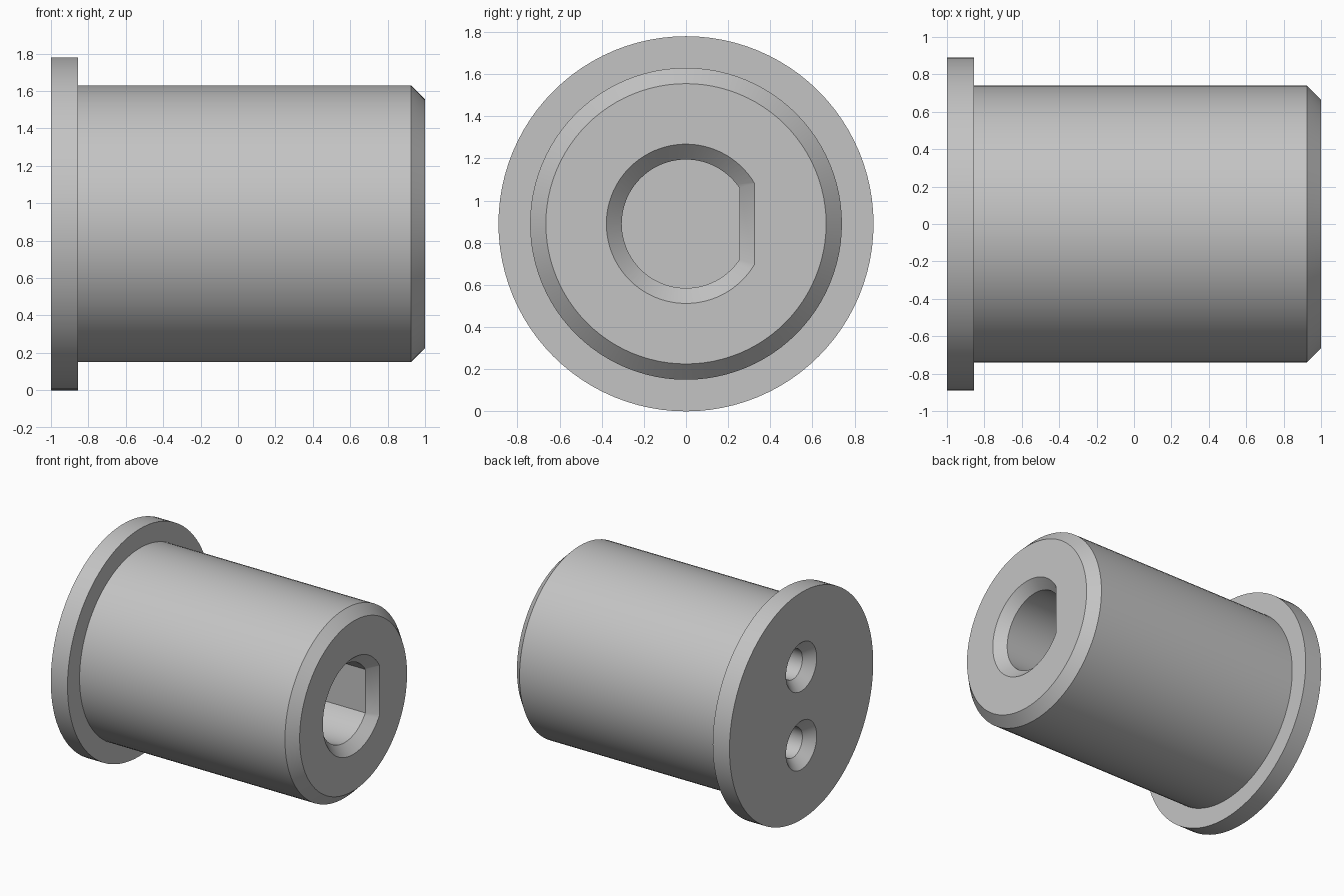
import bpy
import bmesh
from math import sin, cos, acos, pi, radians

if "Cube" in bpy.data.objects:
    bpy.data.objects.remove(bpy.data.objects["Cube"], do_unlink=True)

AXIS_Z = 0.89
CHAMFER = 0.073

grey = bpy.data.materials.new("plain grey")
grey.use_nodes = True
colour = (0.55, 0.55, 0.55, 1)
grey.diffuse_color = colour
grey.node_tree.nodes["Principled BSDF"].inputs["Base Color"].default_value = colour


def circle(radius, z=AXIS_Z, count=96):
    """Ring outline in the y-z plane."""
    return [(radius * cos(2 * pi * i / count), z + radius * sin(2 * pi * i / count))
            for i in range(count)]


def d_shape(radius, flat, count=72):
    """Circle cut by a flat on its +y side."""
    start = acos(flat / radius)
    return [(radius * cos(a), AXIS_Z + radius * sin(a))
            for a in (start + (2 * pi - 2 * start) * i / count for i in range(count + 1))]


def loft(name, sections):
    """Closed solid through (x, outline) sections along the x axis."""
    bm = bmesh.new()
    rings = [[bm.verts.new((x, y, z)) for y, z in outline] for x, outline in sections]
    for a, b in zip(rings, rings[1:]):
        for i in range(len(a)):
            j = (i + 1) % len(a)
            bm.faces.new((a[i], a[j], b[j], b[i]))
    bm.faces.new(rings[0])
    bm.faces.new(rings[-1])
    bmesh.ops.recalc_face_normals(bm, faces=bm.faces[:])
    mesh = bpy.data.meshes.new(name)
    bm.to_mesh(mesh)
    bm.free()
    mesh.materials.append(grey)
    obj = bpy.data.objects.new(name, mesh)
    bpy.context.collection.objects.link(obj)
    return obj


# Flanged plug with a chamfered free end
plug = loft("flanged_plug", [
    (-1, circle(0.89)), (-0.855, circle(0.89)), (-0.855, circle(0.74)),
    (0.925, circle(0.74)), (1, circle(0.665))])

# D-shaped shaft socket with a chamfered mouth
over = 0.02
grow = CHAMFER + over
cutters = [loft("socket_cutter", [
    (1 + over, d_shape(0.305 + grow, 0.253 + grow)),
    (1 - CHAMFER, d_shape(0.305, 0.253)),
    (-0.1, d_shape(0.305, 0.253))])]

# Two countersunk holes in the flange face
for side, offset in (("upper", 0.307), ("lower", -0.307)):
    z = AXIS_Z + offset
    cutters.append(loft(side + "_hole_cutter", [
        (-1 - over, circle(0.117 + grow, z, 64)),
        (-1 + CHAMFER, circle(0.117, z, 64)),
        (-0.45, circle(0.117, z, 64))]))

# Cut the holes, then shade
bpy.ops.object.select_all(action="DESELECT")
plug.select_set(True)
bpy.context.view_layer.objects.active = plug
for cutter in cutters:
    cutter.hide_render = True
    cut = plug.modifiers.new(cutter.name, "BOOLEAN")
    cut.operation = "DIFFERENCE"
    cut.solver = "EXACT"
    cut.object = cutter
    bpy.ops.object.modifier_apply(modifier=cut.name)
    bpy.data.objects.remove(cutter, do_unlink=True)
bpy.ops.object.shade_smooth_by_angle(angle=radians(25))
